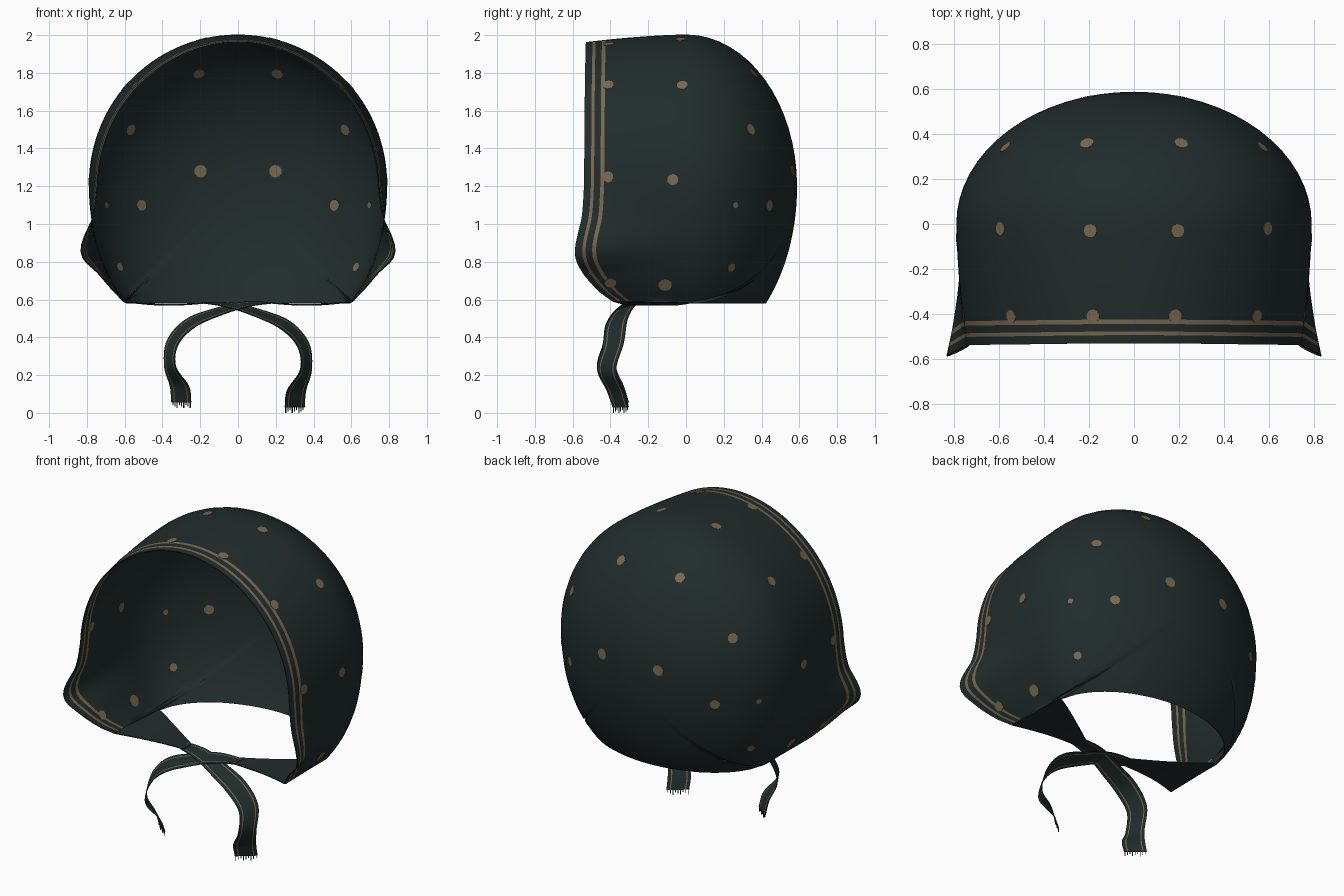
import bpy, bmesh, math
from mathutils import Vector, Matrix
from mathutils.bvhtree import BVHTree

if "Cube" in bpy.data.objects:
    bpy.data.objects.remove(bpy.data.objects["Cube"])


def material(name, rgb):
    mat = bpy.data.materials.new(name)
    mat.use_nodes = True
    mat.diffuse_color = (*rgb, 1)
    mat.node_tree.nodes["Principled BSDF"].inputs["Base Color"].default_value = (*rgb, 1)
    return mat


CLOTH = material("dark slate green cloth", (0.0155, 0.025, 0.025))
GOLD = material("dull gold print", (0.19, 0.14, 0.08))


def finish(bm, name, thickness=0, materials=(CLOTH, GOLD)):
    """Turn a bmesh into a smooth object, optionally thickened about its middle."""
    mesh = bpy.data.meshes.new(name)
    bm.to_mesh(mesh)
    bm.free()
    for mat in materials:
        mesh.materials.append(mat)
    obj = bpy.data.objects.new(name, mesh)
    bpy.context.collection.objects.link(obj)
    bpy.ops.object.select_all(action="DESELECT")
    obj.select_set(True)
    bpy.context.view_layer.objects.active = obj
    if thickness:
        mod = obj.modifiers.new("cloth thickness", "SOLIDIFY")
        mod.thickness, mod.offset = thickness, 0
        bpy.ops.object.modifier_apply(modifier=mod.name)
    bpy.ops.object.shade_smooth_by_angle(angle=math.radians(40))
    return obj


def spline(points, t):
    """Smooth curve through points; the first and last only guide the ends."""
    i = min(int(t), len(points) - 4)
    f = t - i
    a, b, c, d = points[i:i + 4]
    return b + 0.5 * f * (c - a + f * (2 * a - 5 * b + 4 * c - d + f * (3 * (b - c) + d - a)))


def patch(bm, rows, stripe=lambda i, j: False):
    """Skin a grid of points with quads."""
    grid = [[bm.verts.new(p) for p in row] for row in rows]
    for i in range(len(grid) - 1):
        for j in range(len(grid[0]) - 1):
            face = bm.faces.new((grid[i][j], grid[i][j + 1], grid[i + 1][j + 1], grid[i + 1][j]))
            face.material_index = int(stripe(i, j))


# Bonnet outline: angle from the crown, dome radius, rim radius, rim y
AXIS_Z, BACK, NECK = 1.2, 0.585, 0.62
CORNER = 135
OUTLINE = [
    (0, .8, .76, -.53), (45, .797, .745, -.535), (90, .787, .742, -.54), (102, .792, .785, -.552),
    (113, .81, .902, -.588), (122, .828, .872, -.545), (130, .845, .862, -.465), (CORNER, .856, .86, -.39),
    (150, .873, .87, -.3), (180, .89, .88, -.3),
]
KNOTS = [Vector(row) for row in OUTLINE]
KNOTS = [Vector((-45, *OUTLINE[1][1:]))] + KNOTS + [Vector((210, *OUTLINE[-2][1:]))]


def outline(angle):
    i = max(k for k in range(len(OUTLINE) - 1) if OUTLINE[k][0] <= angle)
    low, high = OUTLINE[i][0], OUTLINE[i + 1][0]
    return spline(KNOTS, i + (angle - low) / (high - low))[1:]


# Distances from the rim; the printed stripes fill the third and sixth bands
BANDS = (0, .02, .038, .055, .072, .09, .111, .13)


def shell_column(angle, side):
    dome, rim, rim_y = outline(angle)
    a = math.radians(angle)
    start = rim_y
    if angle > CORNER:
        # Behind the chin corner the cloth ends at the level neck edge
        reach = min(1, NECK / (dome * -math.cos(a)))
        start = BACK * math.sqrt(1 - reach * reach)
    shrink = (BACK - start) / (BACK * 2)
    ys = [start + d * shrink for d in BANDS]
    turn = math.asin(ys[-1] / BACK)
    ys += [BACK * math.sin(turn + (math.pi / 2 - turn) * k / 24) for k in range(1, 25)]
    points = []
    for y in ys:
        if y > 0:
            r = dome * math.sqrt(max(0, 1 - (y / BACK) ** 2))
        else:
            r = dome + (rim - dome) * (y / rim_y) ** 1.6
        points.append(Vector((side * r * math.sin(a), y, AXIS_Z + r * math.cos(a))))
    return points


# Bonnet shell, with two printed stripes following the rim
angles = [CORNER * k / 60 for k in range(61)] + [CORNER + 1.5 * k for k in range(1, 31)]
half = len(angles) - 1
columns = [shell_column(angles[abs(j)], 1 if j > 0 else -1) for j in range(-half, half + 1)]
bm = bmesh.new()
patch(bm, columns, lambda i, j: j in (2, 5) and abs(i + 0.5 - half) < 60)
bmesh.ops.remove_doubles(bm, verts=bm.verts, dist=0.0005)
bmesh.ops.recalc_face_normals(bm, faces=bm.faces)
tree = BVHTree.FromBMesh(bm)
finish(bm, "bonnet_shell", 0.006)

# Printed dots, set through the cloth so they show on both sides
DOTS = [
    (.2, -.03, 2, .03), (.6, -.02, 1.74, .03), (.79, -.07, 1.235, .03), (.68, -.11, .67, .036),
    (.21, .36, 1.8, .031), (.57, .34, 1.5, .03), (.2, .57, 1.28, .034), (.5, .42, 1.1, .03),
    (.7, .26, 1.1, .017), (.63, .24, .77, .024),
    (.19, -.412, 1.98, .03), (.55, -.412, 1.74, .03), (.77, -.415, 1.25, .03), (.69, -.4, .69, .03),
]
bm = bmesh.new()
for x, y, z, radius in DOTS:
    for side in (-1, 1):
        spot, normal, _, _ = tree.find_nearest(Vector((side * x, y, z)))
        turn = normal.to_track_quat("Z", "Y").to_matrix().to_4x4()
        bmesh.ops.create_cone(bm, cap_ends=True, segments=10, radius1=radius, radius2=radius,
                              depth=0.0095, matrix=Matrix.Translation(spot) @ turn)
finish(bm, "printed_dots", materials=(GOLD,))

# Crossed ribbon ties: centre point, then half-width vector
TIE = [
    ((-.2, -.275, .583), (0, .045, 0)), ((-.05, -.3, .572), (.01, .05, .012)),
    ((.1, -.34, .53), (.015, .055, .018)), ((.25, -.37, .465), (.025, .058, .02)),
    ((.345, -.385, .36), (.03, .055, .01)), ((.36, -.42, .23), (.03, .05, 0)),
    ((.31, -.375, .12), (.05, .045, 0)), ((.3, -.345, .03), (.052, .042, 0)),
]
ACROSS = (-1, -.72, -.62, 0, .62, .72, 1)


def make_tie(side, name, lift):
    centres = [Vector(c) for c, _ in TIE]
    widths = [Vector(w) for _, w in TIE]
    for seq in (centres, widths):
        seq.insert(0, 2 * seq[0] - seq[1])
        seq.append(2 * seq[-1] - seq[-2])
    rows = []
    for k in range(43):
        t = k / 6
        c, w = spline(centres, t), spline(widths, t)
        c.z += lift * t / 7
        rows.append([Vector((side * p.x, p.y, p.z)) for p in (c + w * s for s in ACROSS)])
    bm = bmesh.new()
    patch(bm, rows, lambda i, j: j in (1, 4))
    # Frayed threads at the cut end
    left, right = rows[-1][0], rows[-1][-1]
    thread = (right - left) * 0.03
    for k in range(9):
        top = left.lerp(right, k / 9 + 0.03)
        drop = Vector((0, 0, -0.03 + 0.008 * (k % 3)))
        patch(bm, [[top, top + thread], [top + drop, top + thread + drop]])
    finish(bm, name, 0.004)


# Chin flaps, folded in from the lower front corners
def make_flap(side, name):
    rows = []
    for k in range(17):
        s = k / 16
        front = Vector((.605 - .445 * s, -.39 + .07 * s + .04 * math.sin(math.pi * s), .592 - .009 * s))
        back = Vector((.6 - .44 * s, .04 - .28 * s ** 1.2, .588 - .005 * s))
        row = [front.lerp(back, m / 6) for m in range(7)]
        rows.append([Vector((side * p.x, p.y, p.z - .015 * math.sin(math.pi * s))) for p in row])
    bm = bmesh.new()
    patch(bm, rows)
    finish(bm, name, 0.006)


for side, word, lift in ((1, "left", 0), (-1, "right", 0.025)):
    make_flap(side, word + "_chin_flap")
    make_tie(side, word + "_ribbon_tie", lift)
